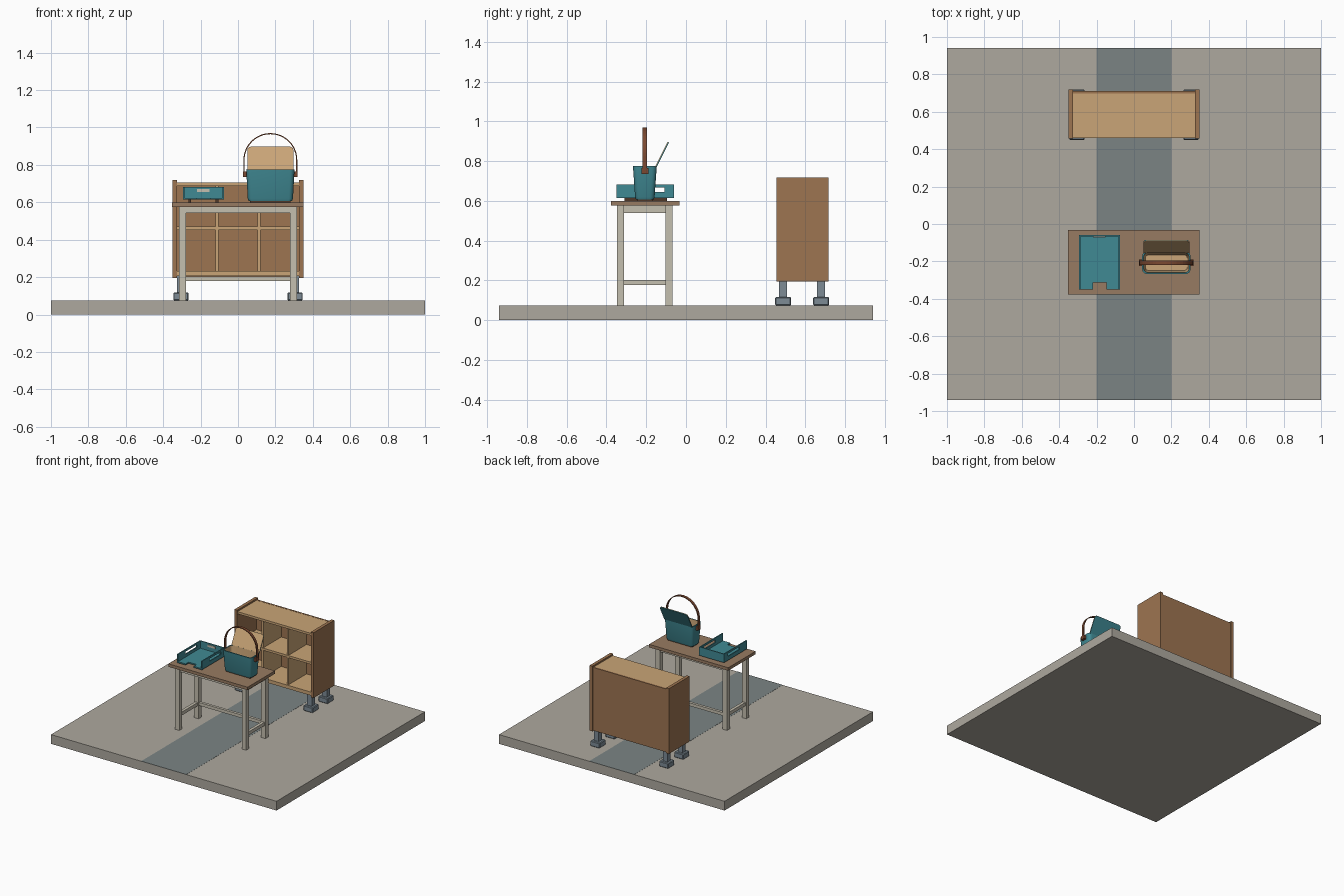
import bpy, bmesh, math
from mathutils import Matrix

if "Cube" in bpy.data.objects:
    bpy.data.objects.remove(bpy.data.objects["Cube"])


def material(name, rgb):
    m = bpy.data.materials.new(name)
    m.diffuse_color = [(c / 255) ** 2.2 for c in rgb] + [1]
    m.use_nodes = True
    m.node_tree.nodes["Principled BSDF"].inputs["Base Color"].default_value = m.diffuse_color
    return m


STONE = material("stone", (172, 167, 157))
STRIP = material("dark_strip", (122, 131, 131))
WOOD = material("brown_wood", (156, 116, 82))
TOP = material("table_wood", (150, 122, 98))
TAN = material("tan", (200, 163, 118))
CREAM = material("cream", (196, 190, 174))
TEAL = material("teal", (66, 136, 146))
STEEL = material("blue_grey", (124, 138, 148))
LEATHER = material("leather", (122, 74, 52))
DARK = material("dark_brown", (80, 58, 45))


def finish(name, bm, *mats):
    bmesh.ops.recalc_face_normals(bm, faces=bm.faces)
    me = bpy.data.meshes.new(name)
    bm.to_mesh(me)
    bm.free()
    ob = bpy.data.objects.new(name, me)
    bpy.context.collection.objects.link(ob)
    for m in mats:
        me.materials.append(m)
    return ob


def boxes(name, mat, *ranges):
    """One object made of boxes given as (x0, x1, y0, y1, z0, z1)."""
    bm = bmesh.new()
    for x0, x1, y0, y1, z0, z1 in ranges:
        mx = Matrix.Translation(((x0 + x1) / 2, (y0 + y1) / 2, (z0 + z1) / 2))
        mx = mx @ Matrix.Diagonal((x1 - x0, y1 - y0, z1 - z0, 1))
        bmesh.ops.create_cube(bm, size=1, matrix=mx)
    return finish(name, bm, mat)


def prism(name, mat, pts, step):
    """Flat outline swept along the vector step."""
    bm = bmesh.new()
    f = bm.faces.new([bm.verts.new(p) for p in pts])
    new = bmesh.ops.extrude_face_region(bm, geom=[f], use_keep_orig=True)["geom"]
    bmesh.ops.translate(bm, vec=step, verts=[g for g in new if isinstance(g, bmesh.types.BMVert)])
    return finish(name, bm, mat)


def rounded(cx, cy, hx, hy, r, n=4):
    pts = []
    for k, (sx, sy) in enumerate([(1, 1), (-1, 1), (-1, -1), (1, -1)]):
        for i in range(n + 1):
            a = math.pi / 2 * (k + i / n)
            pts.append((cx + sx * (hx - r) + r * math.cos(a), cy + sy * (hy - r) + r * math.sin(a)))
    return pts


# Floor slab with inlaid strip
G = 0.074
boxes("floor_slab", STONE, (-1, 1, -.94, .94, 0, G))
boxes("floor_strip", STRIP, (-.2, .2, -.94, .94, G - .004, G + .001))

# Table
boxes("table_top", TOP, (-.352, .35, -.378, -.032, .576, .6))
for sx, side in ((-1, "left"), (1, "right")):
    xs = sorted((sx * .277, sx * .316))
    for y, end in ((-.33, "front"), (-.086, "back")):
        boxes(f"table_leg_{end}_{side}", CREAM, (*xs, y - .018, y + .018, G, .576))
    xr = sorted((sx * .285, sx * .308))
    boxes(f"table_side_rails_{side}", CREAM, (*xr, -.315, -.1, .54, .576), (*xr, -.315, -.1, .176, .203))
boxes("table_front_apron", CREAM, (-.28, .28, -.341, -.319, .542, .576))
boxes("table_back_rails", CREAM, (-.28, .28, -.097, -.075, .542, .576), (-.28, .28, -.097, -.075, .178, .203))

# Cabinet
for sx, side in ((-1, "left"), (1, "right")):
    xs = sorted((sx * .326, sx * .351))
    boxes(f"cabinet_side_{side}", WOOD, (*xs, .456, .718, .195, .718))
    for y, end in ((.489, "front"), (.68, "back")):
        x = sx * .305
        boxes(f"cabinet_foot_{end}_{side}", STEEL, (x - .021, x + .021, y - .02, y + .02, .11, .21))
        pad = boxes(f"cabinet_pad_{end}_{side}", STEEL, (x - .041, x + .041, y - .04, y + .04, G, .117))
        bv = pad.modifiers.new("bevel", "BEVEL")
        bv.width, bv.segments = .005, 1
boxes("cabinet_back", WOOD, (-.326, .326, .698, .712, .2, .706))
boxes("cabinet_top", TAN, (-.326, .326, .46, .698, .687, .705))
boxes("cabinet_shelf", TAN, (-.326, .326, .466, .698, .452, .47))
boxes("cabinet_bottom", TAN, (-.326, .326, .46, .698, .206, .234))
boxes("cabinet_dividers", TAN, *[(x - .007, x + .007, .47, .698, z0, z1)
                                 for x in (-.112, .112) for z0, z1 in ((.234, .452), (.47, .687))])

# Open-front tray with finger notch and slotted sides
X0, X1, Y0, Y1, Z0, Z1, T = -.295, -.075, -.35, -.06, .614, .683, .008
prism("tray_floor", TEAL, [(x, y, Z0) for x, y in (
    (X0, Y0), (-.22, Y0), (-.22, -.312), (-.148, -.312), (-.148, Y0), (X1, Y0), (X1, Y1), (X0, Y1))], (0, 0, .01))
for name, a, b in (("left", X0, X0 + T), ("right", X1 - T, X1)):
    boxes(f"tray_side_{name}", TEAL, (a, b, Y0, Y1, Z0, .646), (a, b, Y0, Y1, .668, Z1),
          (a, b, Y0, -.255, .646, .668), (a, b, -.108, Y1, .646, .668))
boxes("tray_back", TEAL, (X0, X1, Y1 - T, Y1, Z0, Z1))
boxes("tray_label", CREAM, (-.218, -.152, Y1 - T - .004, Y1 - T, .655, .672))
boxes("tray_runners", DARK, (-.265, -.25, -.31, -.095, .6, Z0), (-.12, -.105, -.31, -.095, .6, Z0))

# Bag body: tapered rounded tub, tan lining
BX, BY = .173, -.207
bm = bmesh.new()
loops = []
for hx, hy, r, z in ((.116, .045, .02, .608), (.121, .049, .022, .62), (.129, .06, .025, .775),
                     (.121, .052, .02, .775), (.112, .041, .016, .625)):
    loops.append([bm.verts.new((x, y, z)) for x, y in rounded(BX, BY, hx, hy, r)])
for k, (a, b) in enumerate(zip(loops, loops[1:])):
    for i in range(len(a)):
        j = (i + 1) % len(a)
        bm.faces.new((a[i], a[j], b[j], b[i])).material_index = int(k == 3)
bm.faces.new(loops[0])
bm.faces.new(loops[-1]).material_index = 1
bag = finish("bag_body", bm, TEAL, TAN)
bpy.context.view_layer.objects.active = bag
bag.select_set(True)
bpy.ops.object.shade_smooth_by_angle(angle=math.radians(35))
boxes("bag_base", DARK, (.065, .281, -.245, -.169, .6, .609))

# Open flap leaning back
arc = [(math.cos(math.pi / 2 * i / 4), math.sin(math.pi / 2 * i / 4)) for i in range(5)]
right = [(.103 + .02 * c, .12 + .02 * s) for c, s in arc]
outline = [(-.123, 0), (.123, 0)] + right + [(-x, z) for x, z in reversed(right)]
for name, mat, y in (("bag_flap_outer", TEAL, 0), ("bag_flap_lining", TAN, -.004)):
    flap = prism(name, mat, [(x, y, z) for x, z in outline], (0, .004, 0))
    flap.location = (BX, -.152, .771)
    flap.rotation_euler.x = -math.atan2(.063, .125)

# Carrying strap and its side anchors
def strap_line(r, n=24):
    bow = [(BX + r * math.cos(math.pi * i / n), .826 + r * math.sin(math.pi * i / n)) for i in range(n + 1)]
    return [(BX + r, .745)] + bow + [(BX - r, .745)]


outer, inner = strap_line(.144), strap_line(.138)
bm = bmesh.new()
rows = [[bm.verts.new((x, BY + dy, z)) for x, z in pts]
        for pts, dy in ((outer, -.011), (outer, .011), (inner, .011), (inner, -.011))]
for k in range(4):
    a, b = rows[k], rows[(k + 1) % 4]
    for i in range(len(a) - 1):
        bm.faces.new((a[i], a[i + 1], b[i + 1], b[i]))
for i in (0, -1):
    bm.faces.new([r[i] for r in rows])
finish("bag_strap", bm, LEATHER)
for sx, side in ((-1, "left"), (1, "right")):
    xs = sorted((BX + sx * .122, BX + sx * .146))
    boxes(f"strap_anchor_{side}", LEATHER, (*xs, BY - .018, BY + .018, .735, .765))
